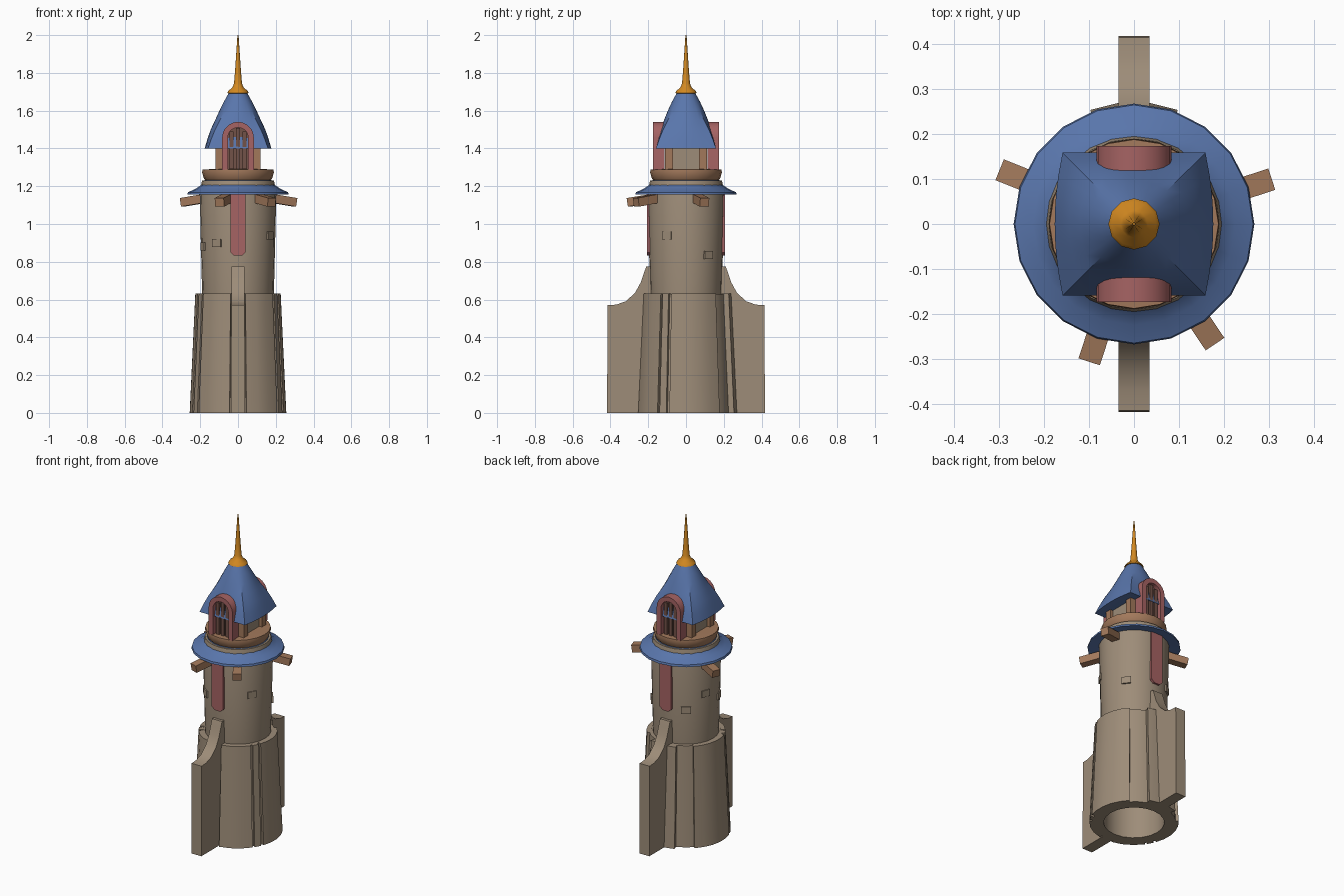
import bpy, bmesh, math
from mathutils import Matrix, Vector

if "Cube" in bpy.data.objects:
    bpy.data.objects.remove(bpy.data.objects["Cube"])


def mat(name, rgb):
    m = bpy.data.materials.new(name)
    m.diffuse_color = (*rgb, 1)
    m.use_nodes = True
    m.node_tree.nodes["Principled BSDF"].inputs["Base Color"].default_value = m.diffuse_color
    return m


STONE = mat("tan stone", (0.34, 0.265, 0.19))
BLUE = mat("blue roof", (0.10, 0.18, 0.41))
WOOD = mat("brown wood", (0.36, 0.19, 0.105))
PINK = mat("dusty red", (0.38, 0.125, 0.125))
DARK = mat("dark shutter", (0.17, 0.085, 0.065))
GOLD = mat("gold", (0.65, 0.25, 0.015))


def make(name, bm, material, turn=0.0):
    bmesh.ops.recalc_face_normals(bm, faces=bm.faces)
    me = bpy.data.meshes.new(name)
    bm.to_mesh(me)
    bm.free()
    me.transform(Matrix.Rotation(turn, 4, 'Z'))
    me.materials.append(material)
    ob = bpy.data.objects.new(name, me)
    bpy.context.collection.objects.link(ob)
    return ob


def loft(name, rings, material, closed=False, cap0=False, cap1=False):
    """Join rings of points; closed links the last ring to the first."""
    bm = bmesh.new()
    vs = [[bm.verts.new(p) for p in ring] for ring in rings]
    n = len(vs[0])
    for i in range(len(vs) if closed else len(vs) - 1):
        a, b = vs[i], vs[(i + 1) % len(vs)]
        for j in range(n):
            k = (j + 1) % n
            bm.faces.new((a[j], a[k], b[k], b[j]))
    if cap0:
        bm.faces.new(vs[0])
    if cap1:
        bm.faces.new(vs[-1])
    return make(name, bm, material)


def lathe(name, profile, material, n=20, **kw):
    rings = [[(r * math.cos(2 * math.pi * j / n), r * math.sin(2 * math.pi * j / n), z)
              for j in range(n)] for r, z in profile]
    return loft(name, rings, material, **kw)


def prism(name, pts, t0, t1, material, axis='Y', turn=0.0):
    """Extrude an outline: (x,z) along y, or (y,z) along x."""
    bm = bmesh.new()
    place = (lambda p, t: (p[0], t, p[1])) if axis == 'Y' else (lambda p, t: (t, p[0], p[1]))
    a = [bm.verts.new(place(p, t0)) for p in pts]
    b = [bm.verts.new(place(p, t1)) for p in pts]
    for i in range(len(pts)):
        k = (i + 1) % len(pts)
        bm.faces.new((a[i], a[k], b[k], b[i]))
    bm.faces.new(a)
    bm.faces.new(b[::-1])
    return make(name, bm, material, turn)


def arc_wall(name, a0, a1, inner, r0, r1, z1, material):
    """Curved wall panel; angles in degrees measured from the front."""
    steps = max(1, round((a1 - a0) / 14))
    rings = []
    for i in range(steps + 1):
        a = math.radians(a0 + (a1 - a0) * i / steps)
        d = (math.sin(a), -math.cos(a))
        rings.append([(d[0] * r, d[1] * r, z) for r, z in
                      ((inner, 0), (r0, 0), (r1, z1), (inner, z1))])
    loft(name, rings, material, cap0=True, cap1=True)


def box(name, size, matrix, material):
    bm = bmesh.new()
    bmesh.ops.create_cube(bm, size=1, matrix=matrix @ Matrix.Diagonal((*size, 1)))
    return make(name, bm, material)


# Hollow lower wall and raised wall panels
lathe("base_wall", [(0.175, 0), (0.243, 0), (0.213, 0.63), (0.175, 0.63)], STONE, closed=True)
for i, (a0, a1) in enumerate(((-54, -10), (10, 54), (57, 66), (-66, -57),
                              (70, 134), (-134, -70), (159, 201))):
    back = 0.015 if a0 == 159 else 0
    arc_wall(f"base_panel_{i}", a0, a1, 0.2, 0.257 + back, 0.227 + back, 0.632, STONE)

# Tower shaft
lathe("tower_shaft", [(0.188, 0.6), (0.19, 0.63), (0.203, 1.17), (0.19, 1.23)], STONE, n=24, cap1=True)

# Swept buttresses
buttress = [(-0.18, 0), (-0.418, 0), (-0.415, 0.57), (-0.37, 0.573), (-0.32, 0.59),
            (-0.27, 0.635), (-0.24, 0.69), (-0.225, 0.735), (-0.21, 0.775), (-0.18, 0.775)]
# Hanging banners, arched windows: same on front and back
banner = [(-0.04, 1.18), (-0.04, 0.85), (-0.02, 0.832), (0.02, 0.832), (0.04, 0.85), (0.04, 1.18)]


def arch(w, z_spring, n=10):
    pts = [(-w, 1.285)]
    pts += [(-w * math.cos(math.pi * i / n), z_spring + w * math.sin(math.pi * i / n))
            for i in range(n + 1)]
    return pts + [(w, 1.285)]


for side, turn in (("front", 0.0), ("back", math.pi)):
    prism(side + "_buttress", buttress, -0.035, 0.035, STONE, 'X', turn)
    prism(side + "_banner", banner, -0.206, -0.185, PINK, 'Y', turn)
    frame = arch(0.084, 1.457) + arch(0.054, 1.457)[::-1]
    prism(side + "_window_frame", frame, -0.174, -0.115, PINK, 'Y', turn)
    prism(side + "_window_shutter", arch(0.056, 1.457), -0.145, -0.115, DARK, 'Y', turn)
    for x, top in ((-0.034, 1.49), (0, 1.508), (0.034, 1.49)):
        bar = [(x - 0.011, 1.29), (x + 0.011, 1.29), (x + 0.011, top), (x - 0.011, top)]
        prism(side + "_window_slat", bar, -0.157, -0.14, DARK, 'Y', turn)

# Loose bricks on the shaft
for deg, z in ((59, 0.94), (127, 0.835), (-70, 0.88), (-110, 0.94), (215, 0.85), (-35, 0.9)):
    a = math.radians(deg)
    m = Matrix.Translation((0.192 * math.sin(a), -0.192 * math.cos(a), z)) @ Matrix.Rotation(a, 4, 'Z')
    box("shaft_brick", (0.055, 0.02, 0.042), m, STONE)

# Support beams, sloping down outward
for deg in (18, 158, 252, 304):
    m = (Matrix.Rotation(math.radians(deg), 4, 'Z') @ Matrix.Translation((0.235, 0, 1.128))
         @ Matrix.Rotation(math.radians(9), 4, 'Y'))
    box("support_beam", (0.17, 0.05, 0.046), m, WOOD)

# Skirt roof and wooden balcony ring
lathe("skirt_roof", [(0.19, 1.165), (0.268, 1.155), (0.265, 1.168), (0.225, 1.186),
                     (0.19, 1.21), (0.178, 1.232), (0.15, 1.232)], BLUE)
lathe("balcony_ring", [(0.15, 1.222), (0.168, 1.225), (0.18, 1.24), (0.19, 1.272),
                       (0.188, 1.288), (0.15, 1.29)], WOOD, cap0=True, cap1=True)

# Belfry walls and corner posts
box("belfry_wall", (0.2, 0.2, 0.16), Matrix.Translation((0, 0, 1.35)), STONE)
for sx in (-1, 1):
    for sy in (-1, 1):
        box("belfry_post", (0.04, 0.04, 0.16),
            Matrix.Translation((sx * 0.098, sy * 0.09, 1.35)), WOOD)

# Bell-curved roof, square at the eaves and round at the top
rings = []
for z, h, t in ((1.402, 0.14, 0), (1.40, 0.159, 0), (1.45, 0.148, 0.15), (1.50, 0.135, 0.35),
                (1.55, 0.116, 0.6), (1.60, 0.096, 0.8), (1.65, 0.073, 0.95), (1.70, 0.045, 1)):
    ring = []
    for j in range(32):
        c, s = math.cos(j * math.pi / 16), math.sin(j * math.pi / 16)
        k = 1 / max(abs(c), abs(s))
        f = h * ((1 - t) * k + t)
        bulge = 1 + 0.11 * (1 - t) * (1 - min(1, (s * k) ** 2))
        ring.append((c * f * bulge, s * f, z))
    rings.append(ring)
loft("upper_roof", rings, BLUE, cap0=True, cap1=True)

# Spire
lathe("spire", [(0.04, 1.69), (0.057, 1.693), (0.05, 1.706), (0.03, 1.722), (0.021, 1.745),
                (0.015, 1.82), (0.009, 1.91), (0.003, 2.0)], GOLD, n=12, cap0=True, cap1=True)

# Smooth shading with crisp edges
for ob in bpy.context.scene.objects:
    ob.select_set(True)
    bpy.context.view_layer.objects.active = ob
bpy.ops.object.shade_smooth_by_angle(angle=math.radians(32))
